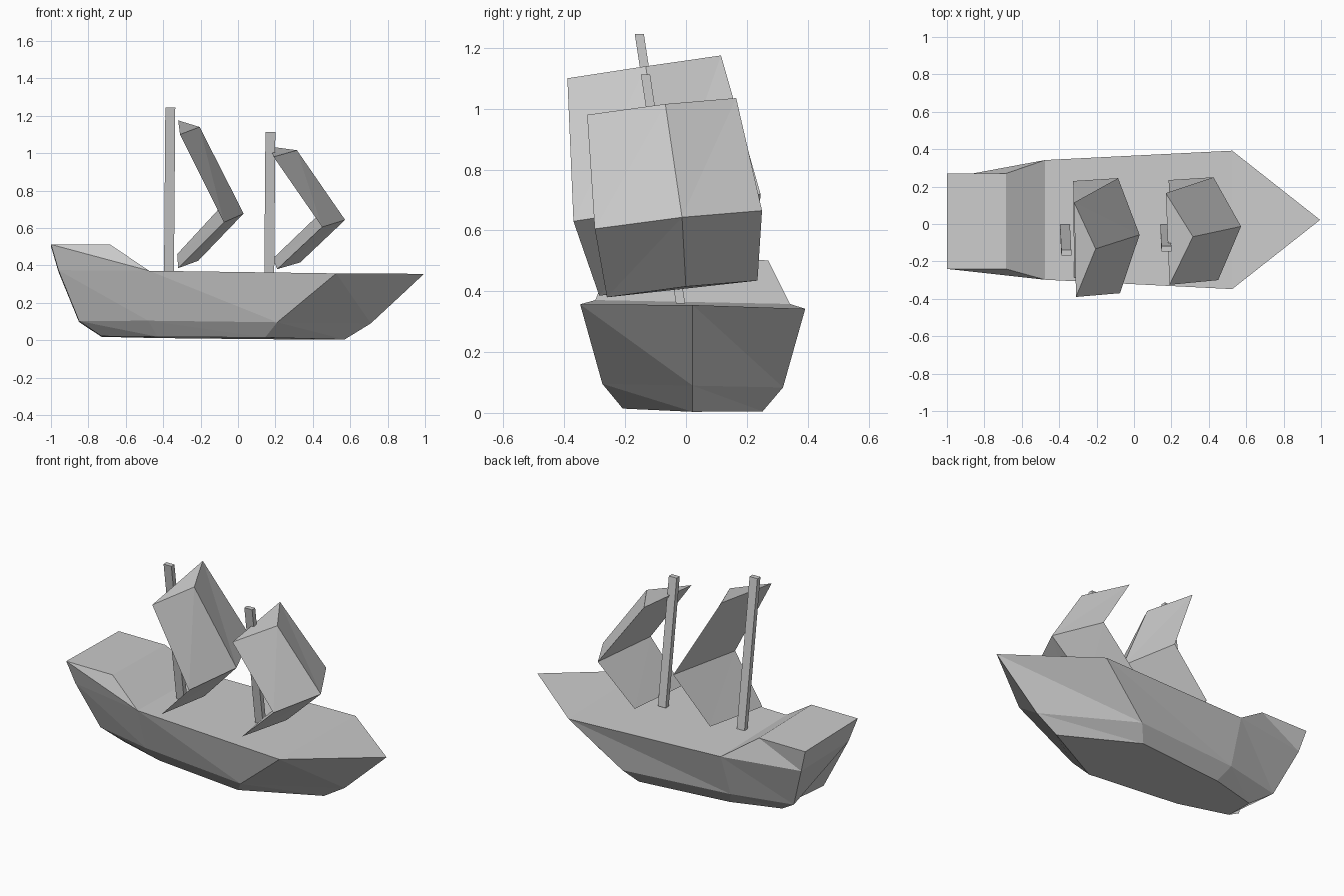
import bpy
import bmesh

cube = bpy.data.objects.get("Cube")
if cube:
    bpy.data.objects.remove(cube, do_unlink=True)

# One plain grey for the whole ship
grey = bpy.data.materials.new("plain_grey")
grey.use_nodes = True
colour = (0.6, 0.6, 0.6, 1)
grey.diffuse_color = colour
grey.node_tree.nodes["Principled BSDF"].inputs["Base Color"].default_value = colour


def loft(name, rings):
    """Join closed rings of points into a capped, flat-shaded solid."""
    bm = bmesh.new()
    rows = [[bm.verts.new(point) for point in ring] for ring in rings]
    count = len(rows[0])
    for near, far in zip(rows, rows[1:]):
        for j in range(count):
            k = (j + 1) % count
            bm.faces.new((near[j], near[k], far[j]))
            bm.faces.new((near[k], far[k], far[j]))
    bm.faces.new(rows[0])
    bm.faces.new(rows[-1])
    bmesh.ops.remove_doubles(bm, verts=bm.verts, dist=0.0005)
    bmesh.ops.recalc_face_normals(bm, faces=bm.faces)
    mesh = bpy.data.meshes.new(name)
    bm.to_mesh(mesh)
    bm.free()
    mesh.materials.append(grey)
    obj = bpy.data.objects.new(name, mesh)
    bpy.context.collection.objects.link(obj)
    return obj


def pair(x, z, half, centre=0.022, roll=0.02):
    """Left and right points of the hull, with its slight list."""
    return [(x, y, z - roll * y) for y in (centre + half, centre - half)]


def station(deck, chine, bottom):
    """Hull cross-section, running from left deck edge to right deck edge."""
    levels = [pair(*level) for level in (deck, chine, bottom)]
    return [p[0] for p in levels] + [p[1] for p in reversed(levels)]


# Hull, each station given as (x, z, half width) at three levels
stern_deck = (-0.96, 0.37, 0.23)
rear_deck = (-0.475, 0.365, 0.32)
loft("hull", [
    station(stern_deck, (-0.85, 0.1, 0.145), (-0.73, 0.02, 0.085)),
    station(rear_deck, (-0.48, 0.1, 0.23), (-0.43, 0.015, 0.17)),
    station((0.525, 0.35, 0.37), (0.21, 0.09, 0.297), (0.145, 0.01, 0.23)),
    station((0.995, 0.355, 0), (0.71, 0.09, 0), (0.57, 0.004, 0)),
])


# Raised stern deck with a sloping front
def around(back, front, **extra):
    left_back, right_back = pair(*back, **extra)
    left_front, right_front = pair(*front, **extra)
    return [left_back, right_back, right_front, left_front]


loft("stern_deck", [
    around(stern_deck, rear_deck),
    around((-1, 0.507, 0.255), (-0.685, 0.507, 0.255), centre=0.015),
])


# Masts, square posts leaning to the right
def mast(name, x, top, width=0.053, depth=0.03, base=0.36, lean=0.153):
    rings = []
    for z in (base, top):
        y = -0.018 - lean * (z - base)
        shift = 0.008 * (z - base)
        rings.append([(x + shift + sx * width / 2, y + sy * depth / 2, z)
                      for sx, sy in ((-1, -1), (1, -1), (1, 1), (-1, 1))])
    loft(name, rings)


mast("main_mast", -0.369, 1.245)
mast("fore_mast", 0.167, 1.113)


# Sails, wedge sections billowing forward between the right and left ends
def sail(name, rows, billow):
    rings = []
    for right, left in rows:
        crest = [(a + b) / 2 + d for a, b, d in zip(right, left, billow)]
        rings.append([right, crest, left])
    loft(name, rings)


sail("main_sail", [
    ((-0.31, -0.39, 1.1), (-0.32, 0.115, 1.175)),
    ((-0.075, -0.37, 0.63), (-0.085, 0.245, 0.72)),
    ((-0.32, -0.285, 0.385), (-0.325, 0.23, 0.46)),
], (0.11, 0.005, 0.002))
sail("fore_sail", [
    ((0.19, -0.325, 0.98), (0.17, 0.165, 1.035)),
    ((0.45, -0.3, 0.605), (0.425, 0.25, 0.665)),
    ((0.21, -0.26, 0.38), (0.185, 0.235, 0.435)),
], (0.135, 0.012, 0.008))
